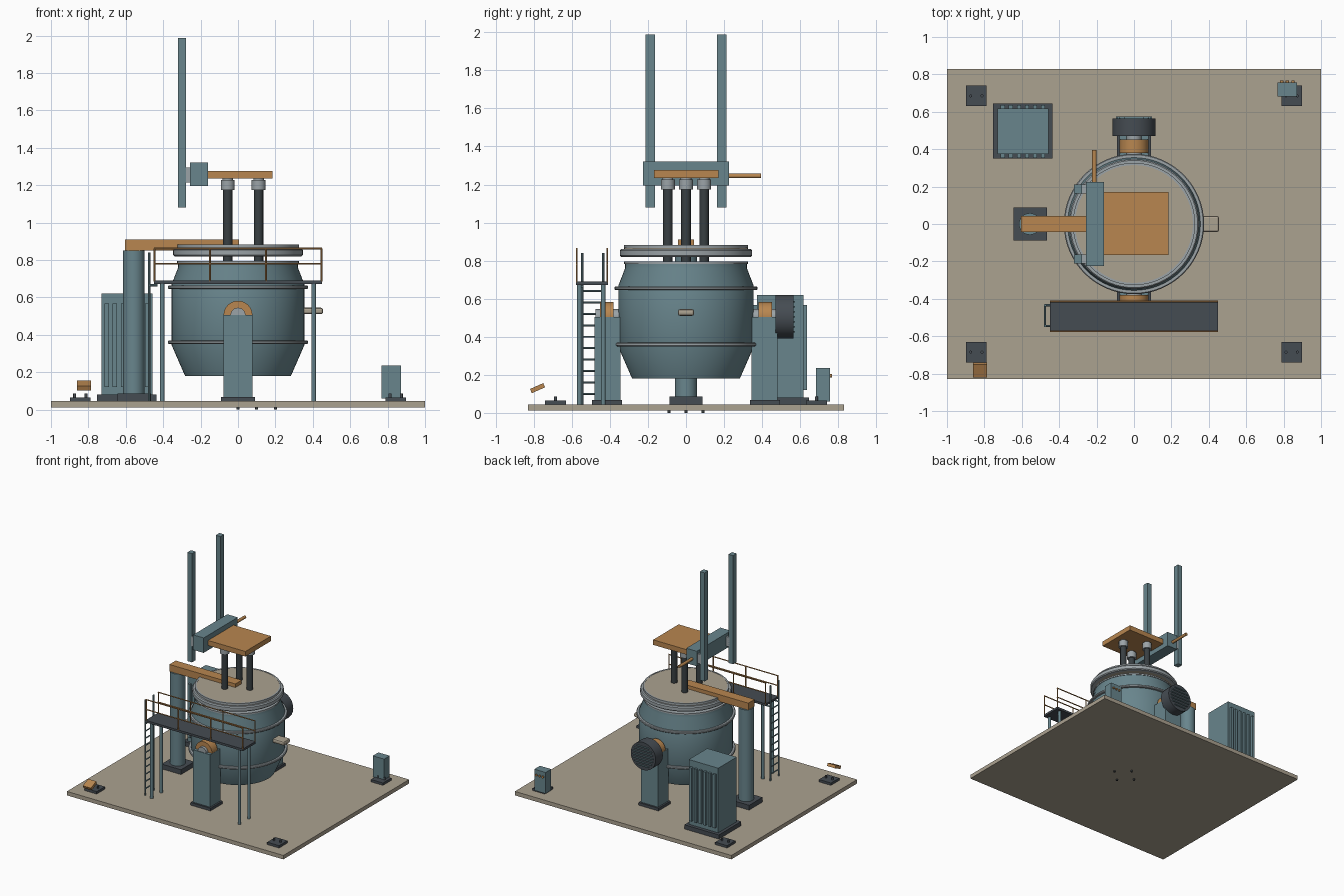
import bpy, math
from mathutils import Vector

if "Cube" in bpy.data.objects:
    bpy.data.objects.remove(bpy.data.objects["Cube"])


def material(name, rgb):
    m = bpy.data.materials.new(name)
    m.diffuse_color = (*rgb, 1)
    m.use_nodes = True
    m.node_tree.nodes["Principled BSDF"].inputs["Base Color"].default_value = m.diffuse_color
    return m


TEAL = material("teal paint", (0.14, 0.235, 0.265))
ORANGE = material("orange paint", (0.48, 0.24, 0.08))
BEIGE = material("beige concrete", (0.41, 0.36, 0.28))
DARK = material("dark metal", (0.06, 0.072, 0.085))
STEEL = material("light steel", (0.33, 0.37, 0.39))
GRAPHITE = material("graphite", (0.04, 0.05, 0.055))


def smooth(ob):
    bpy.ops.object.select_all(action='DESELECT')
    ob.select_set(True)
    bpy.context.view_layer.objects.active = ob
    bpy.ops.object.shade_smooth_by_angle(angle=math.radians(35))


def box(name, mat, x, y, z, bevel=0.0):
    """Box from (min, max) ranges."""
    bpy.ops.mesh.primitive_cube_add(size=1, location=[(a + b) / 2 for a, b in (x, y, z)])
    ob = bpy.context.object
    ob.name = name
    ob.scale = [b - a for a, b in (x, y, z)]
    bpy.ops.object.transform_apply(location=False, rotation=False)
    ob.data.materials.append(mat)
    if bevel:
        mod = ob.modifiers.new("soft edge", 'BEVEL')
        mod.width, mod.segments = bevel, 2
    return ob


def rod(name, mat, p, q, r, sides=24):
    """Cylinder between two points."""
    p, q = Vector(p), Vector(q)
    bpy.ops.mesh.primitive_cylinder_add(vertices=sides, radius=r, depth=(q - p).length, location=(p + q) / 2)
    ob = bpy.context.object
    ob.name = name
    ob.rotation_euler = (q - p).to_track_quat('Z', 'Y').to_euler()
    ob.data.materials.append(mat)
    smooth(ob)
    return ob


def lathe(name, mat, profile, n=64, closed=False):
    """Revolve (radius, z) points about the z axis."""
    verts, faces, m = [], [], len(profile)
    for i in range(n):
        a = 2 * math.pi * i / n
        verts += [(r * math.cos(a), r * math.sin(a), z) for r, z in profile]
    for i in range(n):
        j = (i + 1) % n
        for k in range(m if closed else m - 1):
            l = (k + 1) % m
            faces.append((i * m + k, j * m + k, j * m + l, i * m + l))
    if not closed:
        for k in (0, m - 1):
            ring = [i * m + k for i in range(n)]
            faces.append(ring[::-1] if k == 0 else ring)
    me = bpy.data.meshes.new(name)
    me.from_pydata(verts, [], faces)
    me.materials.append(mat)
    ob = bpy.data.objects.new(name, me)
    bpy.context.collection.objects.link(ob)
    smooth(ob)
    return ob


# Floor slab with small anchor ends beneath
box("floor_slab", BEIGE, (-1, 1), (-0.83, 0.83), (0.012, 0.045))
for x, y in ((0, 0), (0.2, 0), (0.1, 0.09), (0.1, -0.09)):
    rod("anchor_end", GRAPHITE, (x, y, 0), (x, y, 0.015), 0.008, 12)

# Corner pads with bolts
for sx in (-1, 1):
    for sy in (-1, 1):
        cx, cy = sx * 0.843, sy * 0.685
        box("corner_pad", DARK, (cx - 0.055, cx + 0.055), (cy - 0.055, cy + 0.055), (0.045, 0.065))
        for dx in (-0.03, 0.03):
            rod("pad_bolt", DARK, (cx + dx, cy, 0.06), (cx + dx, cy, 0.085), 0.008, 12)

# Furnace vessel, lining and bands
lathe("vessel_shell", TEAL, [(0.283, 0.18), (0.355, 0.345), (0.355, 0.67), (0.32, 0.76), (0.32, 0.79),
                             (0.28, 0.79), (0.28, 0.74), (0.31, 0.65), (0.31, 0.35), (0.25, 0.24)])
for z in (0.36, 0.655):
    lathe("vessel_band", STEEL, [(0.34, z - 0.01), (0.37, z - 0.01), (0.375, z - 0.005), (0.375, z + 0.005),
                                 (0.37, z + 0.01), (0.34, z + 0.01)], closed=True)
lathe("vessel_rim", STEEL, [(0.28, 0.783), (0.325, 0.783), (0.325, 0.795), (0.28, 0.795)], closed=True)

# Lid
lathe("lid_disc", BEIGE, [(0.325, 0.825), (0.325, 0.88)])
lathe("lid_ring", STEEL, [(0.315, 0.82), (0.34, 0.82), (0.347, 0.827), (0.347, 0.853), (0.34, 0.862),
                          (0.315, 0.862)], closed=True)
lathe("lid_edge", STEEL, [(0.315, 0.866), (0.327, 0.866), (0.327, 0.882), (0.315, 0.882)], closed=True)

# Pouring spout
box("pouring_spout", BEIGE, (0.33, 0.455), (-0.043, 0.043), (0.51, 0.545), 0.012)

# Tilting supports, front and back
for s in (-1, 1):
    def span(a, b):
        return tuple(sorted((s * a, s * b)))
    box("support_pad", DARK, (-0.092, 0.092), span(0.335, 0.495), (0.045, 0.068))
    box("support_pedestal", TEAL, (-0.078, 0.078), span(0.345, 0.48), (0.065, 0.505))
    rod("trunnion_bearing", ORANGE, (0, s * 0.38, 0.505), (0, s * 0.452, 0.505), 0.077, 32)
    rod("trunnion_axle", STEEL, (0, s * 0.33, 0.505), (0, s * 0.475, 0.505), 0.04, 24)

# Tilt drive motor with grille
rod("tilt_motor", DARK, (0, 0.47, 0.505), (0, 0.565, 0.505), 0.115, 40)
for k in range(-3, 4):
    z = k * 0.026
    w = math.sqrt(0.095 ** 2 - z * z)
    box("motor_grille_bar", TEAL, (-w, w), (0.56, 0.574), (0.501 + z, 0.509 + z))

# Swing column and arm
box("column_pad", DARK, (-0.645, -0.465), (-0.088, 0.088), (0.045, 0.085))
rod("swing_column", TEAL, (-0.557, 0, 0.08), (-0.557, 0, 0.852), 0.058, 32)
box("swing_arm", ORANGE, (-0.605, 0.005), (-0.042, 0.042), (0.852, 0.91))

# Masts and crosshead
for s in (-1, 1):
    box("mast", TEAL, (-0.32, -0.277), (s * 0.188 - 0.024, s * 0.188 + 0.024), (1.08, 1.987))
    box("mast_bracket", STEEL, (-0.285, -0.25), (s * 0.188 - 0.024, s * 0.188 + 0.024), (1.215, 1.295))
box("crosshead", TEAL, (-0.257, -0.16), (-0.225, 0.225), (1.195, 1.32))
box("electrode_platform", ORANGE, (-0.17, 0.185), (-0.167, 0.17), (1.235, 1.277))
rod("side_conductor", ORANGE, (-0.212, 0.2, 1.245), (-0.212, 0.395, 1.245), 0.012, 16)

# Electrodes with clamps
for x, y in ((0.11, 0), (-0.055, 0.095), (-0.055, -0.095)):
    rod("electrode", GRAPHITE, (x, y, 0.795), (x, y, 1.2), 0.025)
    rod("electrode_clamp", STEEL, (x, y, 1.175), (x, y, 1.227), 0.037)
    rod("clamp_neck", STEEL, (x, y, 1.22), (x, y, 1.24), 0.028)

# Walkway deck, legs and rails
box("walkway_deck", DARK, (-0.45, 0.45), (-0.578, -0.41), (0.672, 0.69))
for y in (-0.56, -0.435):
    for x in (-0.405, 0.405):
        rod("walkway_leg", TEAL, (x, y, 0.04), (x, y, 0.675), 0.012, 16)
for y in (-0.574, -0.414):
    for x in (-0.446, -0.15, 0.15, 0.446):
        rod("rail_post", ORANGE, (x, y, 0.685), (x, y, 0.862), 0.0045, 8)
    for z in (0.78, 0.862):
        rod("rail_bar", ORANGE, (-0.45, y, z), (0.45, y, z), 0.0045, 8)

# Ladder on the left end
for y in (-0.545, -0.435):
    rod("ladder_stile", TEAL, (-0.475, y, 0.045), (-0.475, y, 0.84), 0.007, 8)
    rod("ladder_bracket", TEAL, (-0.475, y, 0.665), (-0.43, y, 0.665), 0.006, 8)
for k in range(10):
    z = 0.1 + 0.06 * k
    rod("ladder_rung", TEAL, (-0.475, -0.545, z), (-0.475, -0.435, z), 0.005, 8)

# Transformer cabinet with cooling ribs
box("cabinet_base", DARK, (-0.755, -0.437), (0.35, 0.645), (0.045, 0.08))
box("cabinet_body", TEAL, (-0.73, -0.458), (0.373, 0.617), (0.075, 0.62))
for k in range(6):
    x = -0.702 + k * 0.0432
    for y in ((0.353, 0.38), (0.61, 0.637)):
        box("cooling_rib", TEAL, (x - 0.011, x + 0.011), y, (0.12, 0.567))

# Control box with buttons
box("control_box", TEAL, (0.767, 0.872), (0.683, 0.757), (0.06, 0.237))
for x in (0.79, 0.82, 0.85):
    rod("control_button", ORANGE, (x, 0.75, 0.195), (x, 0.767, 0.195), 0.009, 12)

# Tilted panel at the front left corner
panel = box("tilted_panel", ORANGE, (-0.86, -0.785), (-0.818, -0.742), (0.118, 0.142))
panel.rotation_euler.x = math.radians(24)
